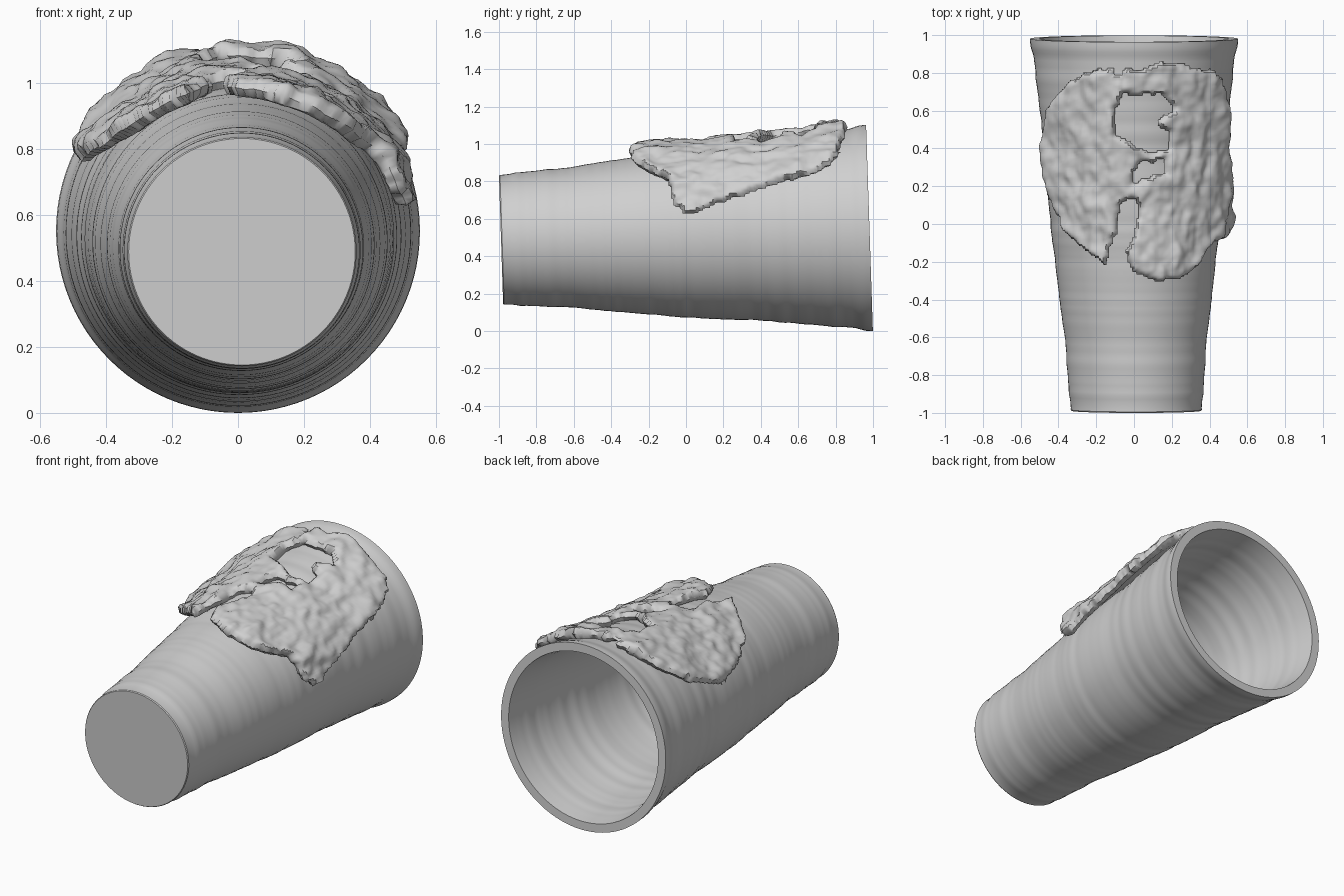
import bpy, bmesh
from math import sin, cos, degrees, radians, pi, hypot
from mathutils import Vector, noise

if "Cube" in bpy.data.objects:
    bpy.data.objects.remove(bpy.data.objects["Cube"])

grey = bpy.data.materials.new("plain grey")
grey.use_nodes = True
colour = (0.63, 0.63, 0.63, 1)
grey.diffuse_color = colour
grey.node_tree.nodes["Principled BSDF"].inputs["Base Color"].default_value = colour

TILT = 0.033
LENGTH = 1.97
# Cup profile: fraction along the axis from base to rim, and radius
PROFILE = [(0, .343), (.01, .348), (.04, .354), (.13, .367), (.21, .378), (.23, .387),
           (.4, .425), (.5, .448), (.7, .476), (.8, .5), (.9, .522), (.95, .531),
           (.98, .549), (1, .551)]


def radius(t):
    for (a, ra), (b, rb) in zip(PROFILE, PROFILE[1:]):
        if t <= b:
            return ra + (rb - ra) * (t - a) / (b - a)
    return PROFILE[-1][1]


def place(angle, t, r):
    """Point at an angle from the top of the lying cup's tilted axis."""
    centre = Vector((0.012 * (1 - t), -0.989 + LENGTH * t, 0.488 + 0.063 * t))
    return centre + Vector((sin(angle), -TILT * cos(angle), cos(angle))) * r


def finish(name, bm, angle):
    bmesh.ops.recalc_face_normals(bm, faces=bm.faces)
    mesh = bpy.data.meshes.new(name)
    bm.to_mesh(mesh)
    bm.free()
    mesh.materials.append(grey)
    obj = bpy.data.objects.new(name, mesh)
    bpy.context.collection.objects.link(obj)
    bpy.ops.object.select_all(action="DESELECT")
    obj.select_set(True)
    bpy.context.view_layer.objects.active = obj
    bpy.ops.object.shade_smooth_by_angle(angle=radians(angle))


# Cup: a closed lathe, outside from base to rim and back down the inside
def build_cup(sides=96, rings=110, wall=0.045, floor=0.05):
    def ridge(t):
        return 0.004 * noise.noise(Vector((t * 42, 0.3, 0.7))) * min(1, 12 * (1 - t))

    outer = [(0, .343), (.003, .347)]
    outer += [(i / rings, radius(i / rings) + ridge(i / rings)) for i in range(1, rings + 1)]
    inner = []
    for i in range(rings, -1, -1):
        t = floor + (1 - floor) * i / rings
        # The inside stays straight below the flared lip
        inner.append((t, min(radius(t), .52 + .03 * (t - .9)) - wall * min(1, .5 + 5 * (1 - t)) + ridge(t)))
    bm = bmesh.new()
    loops = [[bm.verts.new(place(2 * pi * k / sides, t, r)) for k in range(sides)]
             for t, r in outer + inner]
    for a, b in zip(loops, loops[1:]):
        for k in range(sides):
            n = (k + 1) % sides
            bm.faces.new((a[k], a[n], b[n], b[k]))
    bm.faces.new(loops[0])
    bm.faces.new(loops[-1])
    finish("cup", bm, 35)


# Crust: outline and holes unrolled on the cup, as degrees from the top and y
OUTLINE = [(-11, .84), (-9, .76), (-7, .83), (4, .83), (14, .88), (30, .85), (48, .82),
           (57, .74), (62, .6), (65, .45), (70, .3), (75, .13), (80, .05), (80, 0),
           (73, -.07), (65, -.09), (56, -.1), (46, -.2), (36, -.28), (16, -.32),
           (-2, -.26), (-8, -.15), (-2, -.05), (2, .08), (-2, .13), (-9, .08),
           (-11, -.05), (-14, -.1), (-18, -.24), (-28, -.18), (-48, -.06), (-58, .08),
           (-66, .34), (-56, .61), (-41, .75), (-27, .82)]
LARGE_HOLE = [(-10, .61), (-5, .68), (16, .68), (21, .61), (12, .55), (13, .51), (20, .48),
              (20, .41), (9, .38), (3, .42), (-10, .48)]
SMALL_HOLE = [(4, .33), (11, .31), (17, .34), (18, .27), (9, .27), (-2, .21)]
ARC = 0.0087
EDGES = []
for shape in (OUTLINE, LARGE_HOLE, SMALL_HOLE):
    points = [(a * ARC, y) for a, y in shape]
    EDGES += list(zip(points, points[1:] + points[:1]))


def inset(u, y):
    """Distance to the nearest outline, positive inside the crust."""
    best, inside = 9, False
    for (ax, ay), (bx, by) in EDGES:
        dx, dy = bx - ax, by - ay
        f = max(0, min(1, ((u - ax) * dx + (y - ay) * dy) / (dx * dx + dy * dy)))
        best = min(best, hypot(u - ax - f * dx, y - ay - f * dy))
        if (ay > y) != (by > y) and u < ax + dx * (y - ay) / dy:
            inside = not inside
    wobble = 0.013 * noise.noise(Vector((u * 25, y * 25, 5)))
    return (best if inside else -best) + wobble


def lumps(u, y):
    rough = noise.noise(Vector((u * 11, y * 6, 1))) + noise.noise(Vector((u * 24, y * 16, 3))) * .6
    return (rough + round(rough * 4) / 4) / 2


def build_crust(step=0.0125):
    columns, rows = int(1.42 / step), int(1.3 / step)

    def spot(cell):
        return -0.67 + cell[0] * step, -0.37 + cell[1] * step

    depth = {(i, j): inset(*spot((i, j))) for i in range(columns) for j in range(rows)}
    quads, uses = [], {}
    for i in range(columns - 1):
        for j in range(rows - 1):
            quad = ((i, j), (i + 1, j), (i + 1, j + 1), (i, j + 1))
            if min(depth[c] for c in quad) > 0:
                quads.append(quad)
                for c in quad:
                    uses[c] = uses.get(c, 0) + 1

    # Upper and lower skins meet at the rim; the shell lifts off at the sides and front
    bm = bmesh.new()
    rim, skins = {}, ({}, {})
    for c, count in uses.items():
        u, y = spot(c)
        angle = radians(u / ARC)
        t = (y + 0.989 + TILT * 0.5 * cos(angle)) / LENGTH
        side = max(0, min(1, (abs(degrees(angle)) - 35) / 25))
        front = max(0, min(1, (0.05 - y) / 0.25))
        bump = 0.01 * lumps(u, y)
        middle = radius(t) + 0.027 + max(0.036 * side, 0.024 * front) + bump
        half = (0.031 + bump) * min(1, depth[c] / 0.035) ** 0.5
        if count < 4:
            rim[c] = bm.verts.new(place(angle, t, middle))
            skins[0][c] = skins[1][c] = rim[c]
        else:
            for skin, sign in zip(skins, (1, -1)):
                skin[c] = bm.verts.new(place(angle, t, middle + sign * half))
    for quad in quads:
        if all(c in rim for c in quad):
            bm.faces.new([rim[c] for c in quad])
        else:
            for skin in skins:
                bm.faces.new([skin[c] for c in quad])
    bmesh.ops.smooth_vert(bm, verts=list(rim.values()), factor=0.4,
                          use_axis_x=True, use_axis_y=True, use_axis_z=True)
    finish("crust", bm, 45)


build_cup()
build_crust()
